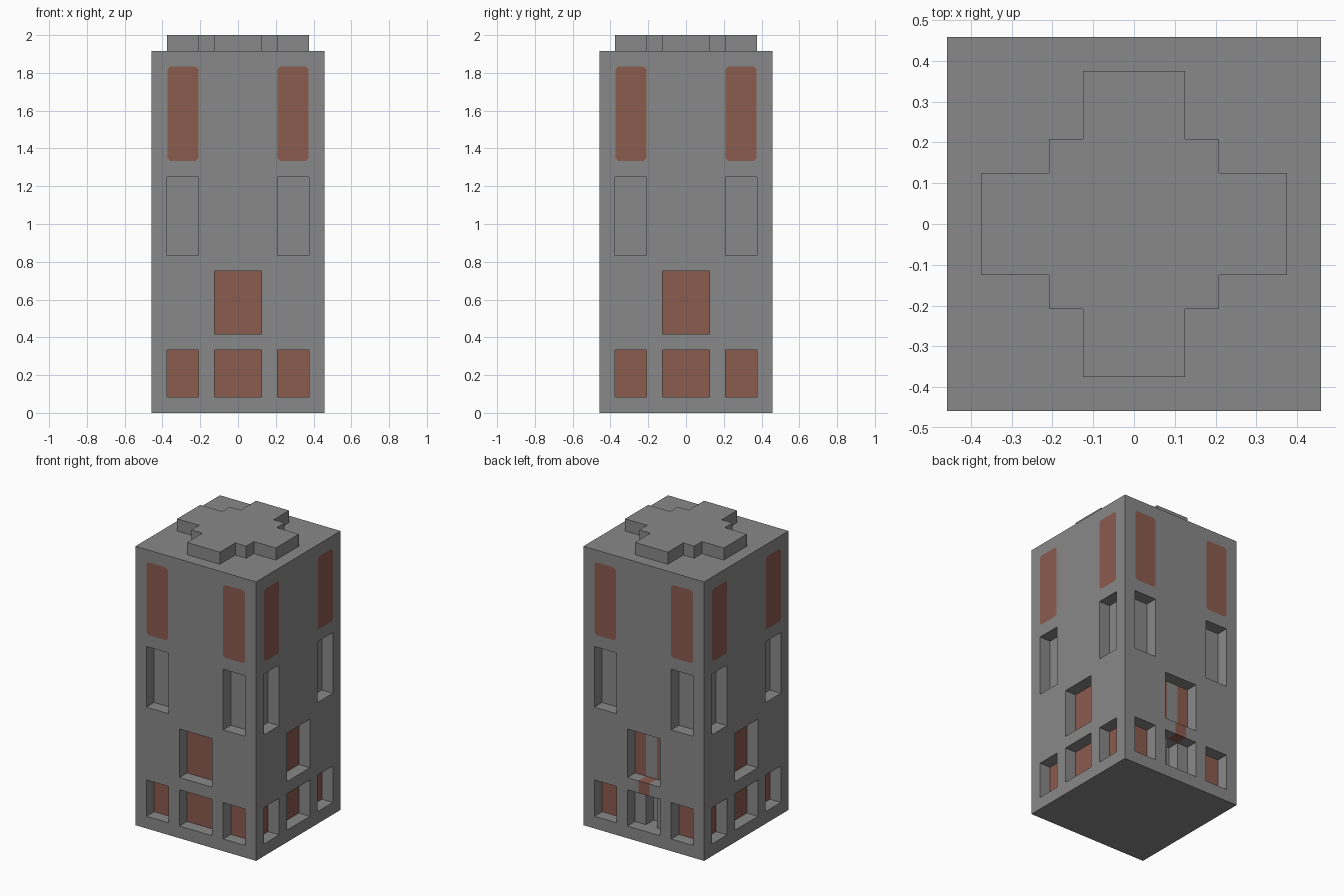
import bpy
import bmesh
from mathutils import Matrix, Vector
from math import pi

cube = bpy.data.objects.get("Cube")
if cube:
    bpy.data.objects.remove(cube, do_unlink=True)

U = 1 / 24          # one modelling unit
HALF = 11           # half width of the tower
TOP = 46            # roof height
GREY, RED = 0, 1


def make_material(name, colour):
    mat = bpy.data.materials.new(name)
    mat.use_nodes = True
    mat.diffuse_color = colour
    node = mat.node_tree.nodes["Principled BSDF"]
    node.inputs["Base Color"].default_value = colour
    node.inputs["Roughness"].default_value = 0.9
    return mat


MATERIALS = [make_material("stone grey", (0.25, 0.25, 0.25, 1)),
             make_material("brick red", (0.26, 0.105, 0.078, 1))]


def finish(bm, name):
    bmesh.ops.remove_doubles(bm, verts=bm.verts, dist=0.001)
    bmesh.ops.scale(bm, vec=(U, U, U), verts=bm.verts)
    mesh = bpy.data.meshes.new(name)
    bm.to_mesh(mesh)
    bm.free()
    for mat in MATERIALS:
        mesh.materials.append(mat)
    obj = bpy.data.objects.new(name, mesh)
    bpy.context.collection.objects.link(obj)
    return obj


def add_face(bm, points, colour=GREY, turn=0):
    rot = Matrix.Rotation(turn * pi / 2, 3, 'Z')
    face = bm.faces.new([bm.verts.new(rot @ Vector(p)) for p in points])
    face.material_index = colour


def depth_and_colour(x, z, back):
    """Recess depth and colour of the facade cell around (x, z)."""
    x = abs(x)
    side, centre, middle = 5 < x < 9, x < 3, x < 1
    if 2 < z < 8 and (side or centre):          # ground floor openings
        if back and centre:
            return (4 if middle else 2), GREY   # doorway at the back
        return 2, RED
    if 8 < z < 10 and back and middle:          # painted lip above doorway
        return 0, RED
    if 10 < z < 18 and centre:                  # first floor window
        return 2, GREY if back and middle else RED
    if 20 < z < 30 and side:                    # tall niches
        return 2, GREY
    return 0, GREY


XS = [-11, -9, -5, -3, -1, 1, 3, 5, 9, 11]
ZS = [0, 2, 8, 10, 18, 20, 30, 32, 44, 46]


def reveal_steps(a, b):
    """Split the wall between two depths into layers two units deep."""
    step = 2 if b > a else -2
    return [(d, d + step) for d in range(a, b, step)]


def add_facade(bm, turn):
    back = turn == 2

    def cell(i, j):
        return depth_and_colour((XS[i] + XS[i + 1]) / 2, (ZS[j] + ZS[j + 1]) / 2, back)

    last = len(XS) - 2
    for i in range(last + 1):
        for j in range(last + 1):
            x0, x1, z0, z1 = XS[i], XS[i + 1], ZS[j], ZS[j + 1]
            d, colour = cell(i, j)
            y = d - HALF
            add_face(bm, [(x0, y, z0), (x1, y, z0), (x1, y, z1), (x0, y, z1)], colour, turn)
            # jambs
            if i < last:
                for a, b in reveal_steps(d, cell(i + 1, j)[0]):
                    a, b = a - HALF, b - HALF
                    add_face(bm, [(x1, a, z0), (x1, b, z0), (x1, b, z1), (x1, a, z1)], GREY, turn)
            # sills and lintels
            if j < last:
                for a, b in reveal_steps(d, cell(i, j + 1)[0]):
                    lip = back and abs(x0 + x1) < 1 and z1 in (8, 10) and max(a, b) == 2
                    a, b = a - HALF, b - HALF
                    add_face(bm, [(x0, a, z1), (x1, a, z1), (x1, b, z1), (x0, b, z1)],
                             RED if lip else GREY, turn)


# Tower body with recessed openings on all four sides
body = bmesh.new()
for side in range(4):
    add_facade(body, side)
H = HALF
add_face(body, [(-H, -H, TOP), (H, -H, TOP), (H, H, TOP), (-H, H, TOP)])
add_face(body, [(-H, H, 0), (H, H, 0), (H, -H, 0), (-H, -H, 0)])
finish(body, "tower_body")

# Stepped cross on the roof
quarter = [(9, -3), (9, 3), (5, 3), (5, 5), (3, 5)]
outline = [Matrix.Rotation(k * pi / 2, 2) @ Vector(p) for k in range(4) for p in quarter]
cap = bmesh.new()
add_face(cap, [(p.x, p.y, TOP + 2) for p in outline])
for p, q in zip(outline, outline[1:] + outline[:1]):
    add_face(cap, [(p.x, p.y, TOP), (q.x, q.y, TOP), (q.x, q.y, TOP + 2), (p.x, p.y, TOP + 2)])
finish(cap, "roof_cross")

# Flush red panels with clipped corners, two per side
panels = bmesh.new()
CLIP = 0.35
for side in range(4):
    for cx in (-7, 7):
        w, h, cz = 1.97, 6, 38
        corners = [(w - CLIP, -h), (w, CLIP - h), (w, h - CLIP), (w - CLIP, h),
                   (CLIP - w, h), (-w, h - CLIP), (-w, CLIP - h), (CLIP - w, -h)]
        add_face(panels, [(cx + x, -HALF - 0.04, cz + z) for x, z in corners], RED, side)
finish(panels, "upper_panels")
